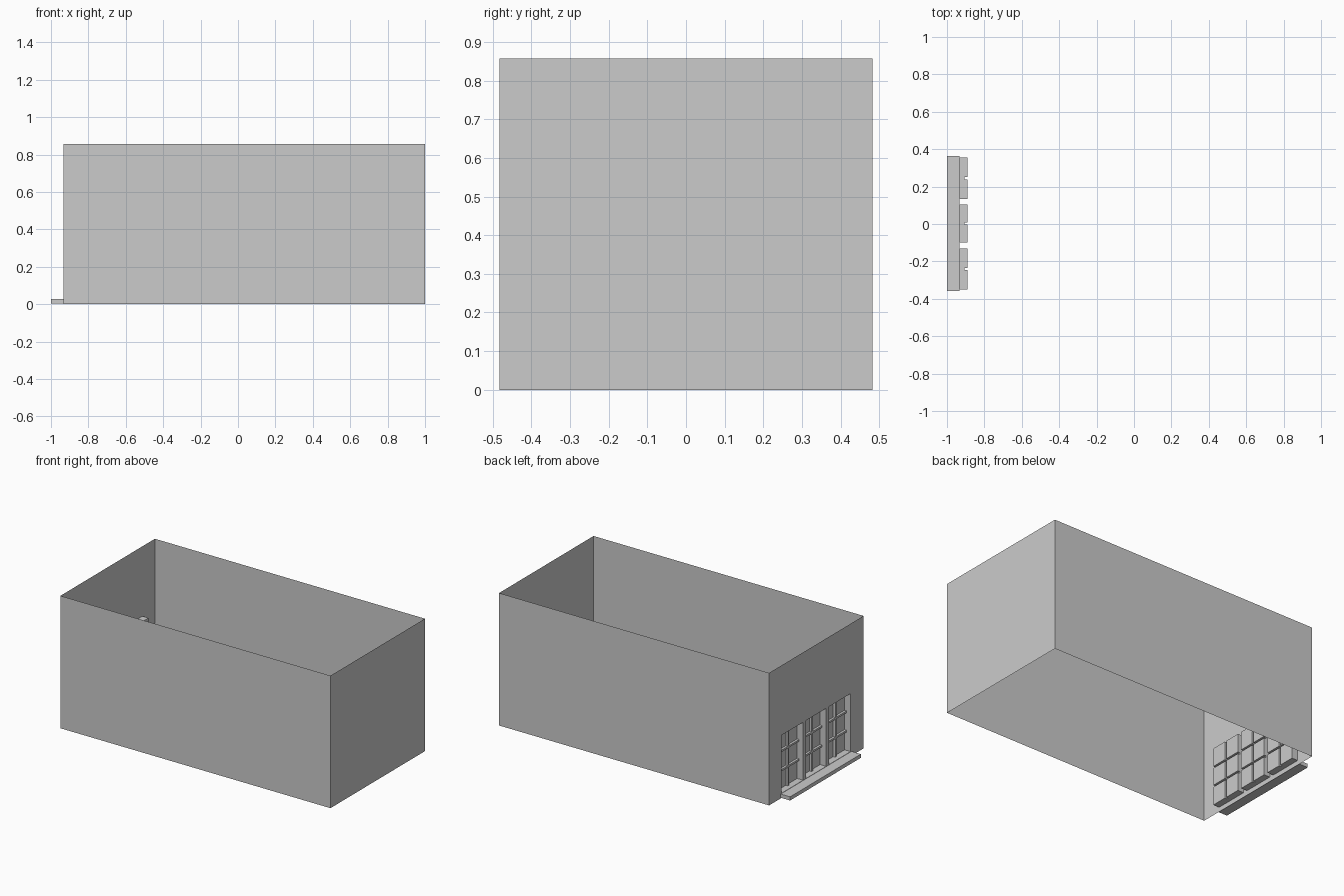
import bpy, bmesh

if "Cube" in bpy.data.objects:
    bpy.data.objects.remove(bpy.data.objects["Cube"])

X_WALL, X_BAR, X_PANE, X_END = -0.933, -0.905, -0.89, 1.0
HALF_Y, HEIGHT = 0.483, 0.857
BAR = 0.006                                   # half width of a glazing bar
WINDOWS = [(-0.35, -0.13), (-0.10, 0.105), (0.135, 0.355)]
Z_LOW, Z_HIGH, ROWS = 0.03, 0.405, 3


def make_object(name, bm):
    bmesh.ops.remove_doubles(bm, verts=bm.verts, dist=0.0001)
    mesh = bpy.data.meshes.new(name)
    bm.to_mesh(mesh)
    bm.free()
    obj = bpy.data.objects.new(name, mesh)
    bpy.context.collection.objects.link(obj)
    return obj


def quad(bm, *points):
    bm.faces.new([bm.verts.new(p) for p in points])


# Three plain single-sheet walls, open above and below
bm = bmesh.new()
corners = [(X_WALL, -HALF_Y), (X_END, -HALF_Y), (X_END, HALF_Y), (X_WALL, HALF_Y)]
for (x0, y0), (x1, y1) in zip(corners, corners[1:]):
    quad(bm, (x0, y0, 0), (x1, y1, 0), (x1, y1, HEIGHT), (x0, y0, HEIGHT))
make_object("room_walls", bm)

# Window wall: a stepped sheet, wall / glazing bars / panes at rising depth
ys, zs = [(-HALF_Y, X_WALL)], [(0, X_WALL)]   # (start of strip, strip depth)
for a, b in WINDOWS:
    mid = (a + b) / 2
    ys += [(a, X_PANE), (mid - BAR, X_BAR), (mid + BAR, X_PANE), (b, X_WALL)]
zs.append((Z_LOW, X_PANE))
for i in range(1, ROWS):
    z = Z_LOW + (Z_HIGH - Z_LOW) * i / ROWS
    zs += [(z - BAR, X_BAR), (z + BAR, X_PANE)]
zs.append((Z_HIGH, X_WALL))
y_edges = [y for y, _ in ys] + [HALF_Y]
z_edges = [z for z, _ in zs] + [HEIGHT]
depth = [[min(dy, dz) for _, dz in zs] for _, dy in ys]

bm = bmesh.new()
for i in range(len(ys)):
    for j in range(len(zs)):
        y0, y1, z0, z1 = y_edges[i], y_edges[i + 1], z_edges[j], z_edges[j + 1]
        d = depth[i][j]
        quad(bm, (d, y0, z0), (d, y0, z1), (d, y1, z1), (d, y1, z0))
        if i + 1 < len(ys) and depth[i + 1][j] != d:      # side reveal
            e = depth[i + 1][j]
            quad(bm, (d, y1, z0), (d, y1, z1), (e, y1, z1), (e, y1, z0))
        if j + 1 < len(zs) and depth[i][j + 1] != d:      # top or bottom reveal
            e = depth[i][j + 1]
            quad(bm, (d, y0, z1), (e, y0, z1), (e, y1, z1), (d, y1, z1))
make_object("window_wall", bm)

# Sill slab along the outside of the windows
bm = bmesh.new()
bmesh.ops.create_cube(bm, size=1)
bmesh.ops.scale(bm, vec=(0.067, 0.723, 0.024), verts=bm.verts)
bmesh.ops.translate(bm, vec=(-0.9665, 0.0025, 0.016), verts=bm.verts)
make_object("window_sill", bm)
